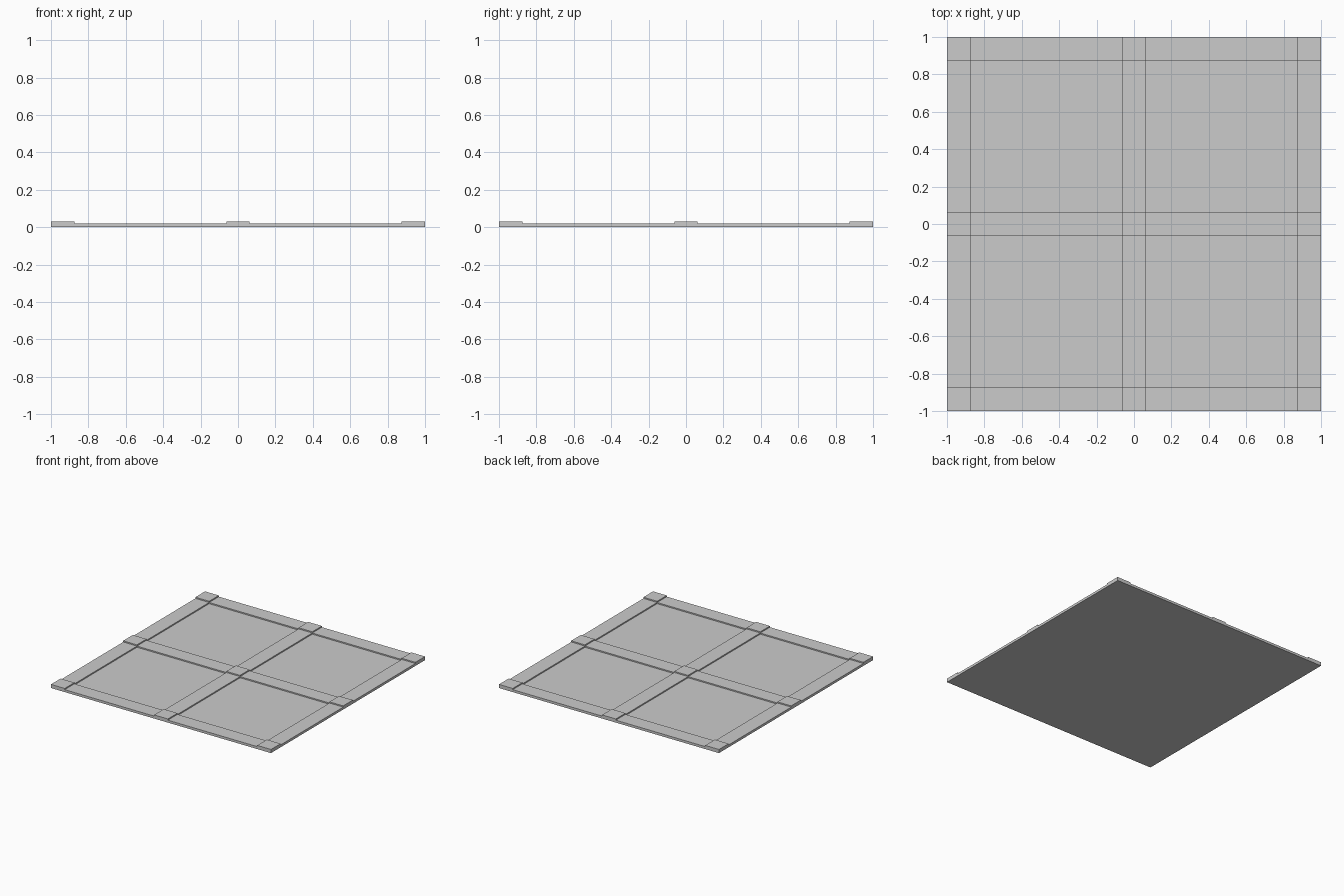
import bpy

cube = bpy.data.objects.get("Cube")
if cube:
    bpy.data.objects.remove(cube, do_unlink=True)

# Single flat grey
grey = bpy.data.materials.new("light_grey")
grey.use_nodes = True
colour = (0.6, 0.6, 0.6, 1)
grey.diffuse_color = colour
grey.node_tree.nodes["Principled BSDF"].inputs["Base Color"].default_value = colour

WIDTH = 0.125                       # width of the frame strips
PANEL, STRIP, BLOCK = 0.01, 0.02, 0.03   # heights of the three levels
EDGES = [-1, -1 + WIDTH, -WIDTH / 2, WIDTH / 2, 1 - WIDTH, 1]
SPANS = list(zip(EDGES, EDGES[1:]))
LEVELS = [PANEL, STRIP, BLOCK]

# One stepped tile: panels between strips, raised blocks where strips cross
verts, faces, index = [], [], {}


def vert(*co):
    if co not in index:
        index[co] = len(verts)
        verts.append(co)
    return index[co]


def quad(*corners):
    faces.append([vert(*c) for c in corners])


def height(i, j):
    if not (0 <= i < len(SPANS) and 0 <= j < len(SPANS)):
        return 0
    return LEVELS[(i % 2 == 0) + (j % 2 == 0)]


for i, (x0, x1) in enumerate(SPANS):
    for j, (y0, y1) in enumerate(SPANS):
        h = height(i, j)
        ring = [(x0, y0), (x1, y0), (x1, y1), (x0, y1)]
        quad(*[(x, y, h) for x, y in ring])
        quad(*[(x, y, 0) for x, y in reversed(ring)])
        # Risers down to each lower neighbour
        for k, (di, dj) in enumerate([(0, -1), (1, 0), (0, 1), (-1, 0)]):
            low = height(i + di, j + dj)
            if low < h:
                a, b = ring[k], ring[(k + 1) % 4]
                quad((*a, low), (*b, low), (*b, h), (*a, h))

mesh = bpy.data.meshes.new("floor_tile")
mesh.from_pydata(verts, [], faces)
mesh.materials.append(grey)
mesh.update()
tile = bpy.data.objects.new("floor_tile", mesh)
bpy.context.collection.objects.link(tile)
